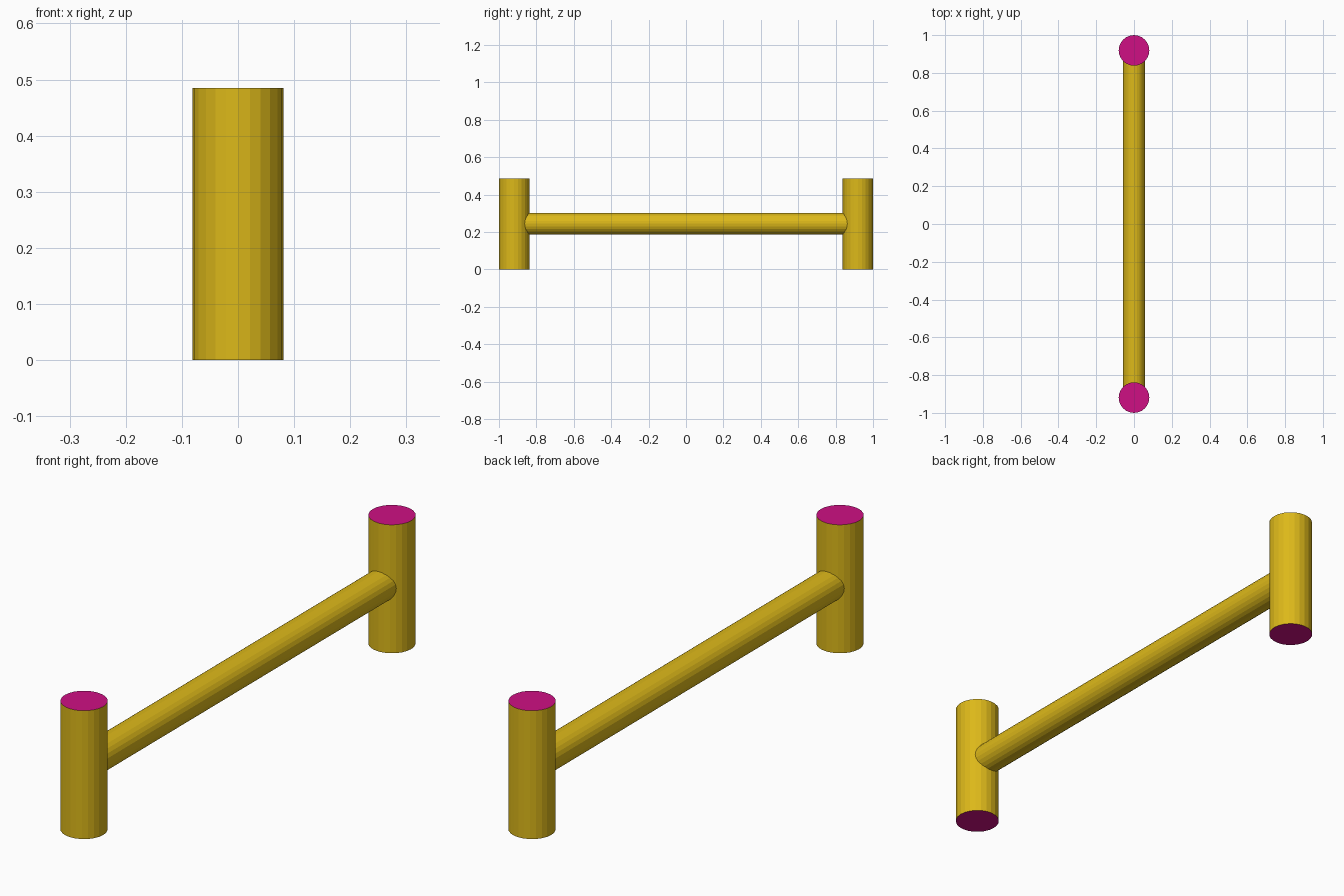
import bpy
import math

if "Cube" in bpy.data.objects:
    bpy.data.objects.remove(bpy.data.objects["Cube"])

LEG_R, LEG_H, LEG_Y = 0.081, 0.485, 0.919
BAR_R, BAR_Z = 0.058, 0.244
SIDES = 24


def material(name, color):
    mat = bpy.data.materials.new(name)
    mat.diffuse_color = color
    mat.use_nodes = True
    mat.node_tree.nodes["Principled BSDF"].inputs["Base Color"].default_value = mat.diffuse_color
    return mat


gold = material("gold", (0.72, 0.48, 0.01, 1))
magenta = material("magenta", (0.62, 0.005, 0.23, 1))


def rod(name, radius, length, location, rotation=(0, 0, 0)):
    bpy.ops.mesh.primitive_cylinder_add(vertices=SIDES, radius=radius, depth=length,
                                        location=location, rotation=rotation)
    obj = bpy.context.object
    obj.name = name
    obj.data.materials.append(gold)
    return obj


# Upright end posts with magenta caps
for side, name in ((-1, "front_post"), (1, "back_post")):
    post = rod(name, LEG_R, LEG_H, (0, side * LEG_Y, LEG_H / 2))
    post.data.materials.append(magenta)
    for face in post.data.polygons:
        if abs(face.normal.z) > 0.9:
            face.material_index = 1

# Crossbar running between the post centres
rod("crossbar", BAR_R, 2 * LEG_Y, (0, 0, BAR_Z), (math.pi / 2, 0, 0))
